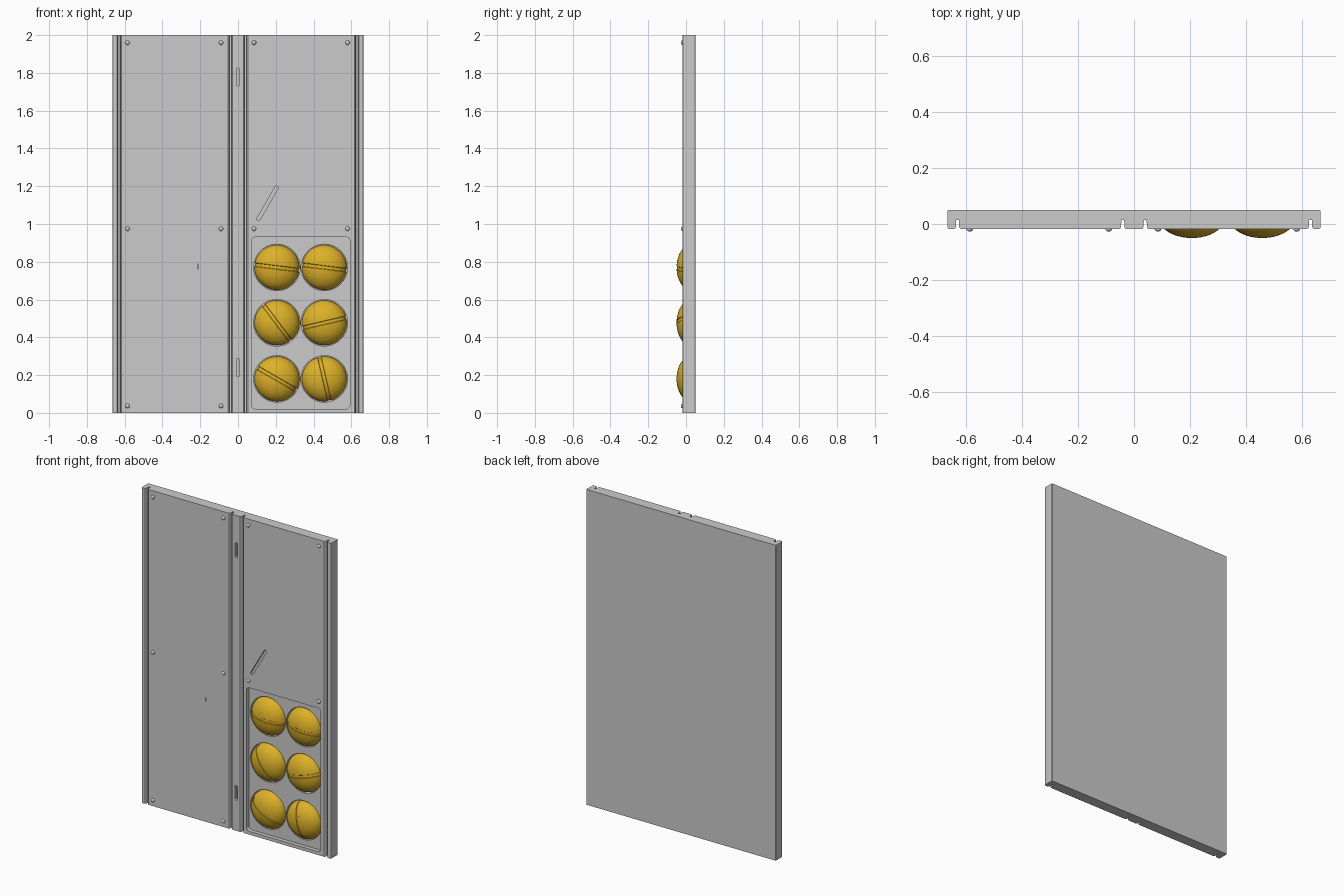
import bpy, bmesh
from math import sin, cos, pi, radians
from mathutils import Vector, Matrix

if "Cube" in bpy.data.objects:
    bpy.data.objects.remove(bpy.data.objects["Cube"])

FRONT, BACK, GROOVE = -0.018, 0.05, 0.014


def finish(name, bm, color=None, angle=35):
    bmesh.ops.recalc_face_normals(bm, faces=bm.faces)
    me = bpy.data.meshes.new(name)
    bm.to_mesh(me)
    bm.free()
    ob = bpy.data.objects.new(name, me)
    bpy.context.collection.objects.link(ob)
    if color:
        me.materials.append(color)
    bpy.ops.object.select_all(action='DESELECT')
    ob.select_set(True)
    bpy.context.view_layer.objects.active = ob
    bpy.ops.object.shade_smooth_by_angle(angle=radians(angle))
    return ob


def prism(bm, pts, move):
    face = bm.faces.new([bm.verts.new(p) for p in pts])
    ext = bmesh.ops.extrude_face_region(bm, geom=[face])['geom']
    bmesh.ops.translate(bm, vec=move, verts=[v for v in ext if isinstance(v, bmesh.types.BMVert)])


def rounded(cx, cz, w, h, r, angle=0, seg=6):
    """Rounded rectangle outline in the front plane."""
    pts = []
    for i, (sx, sz) in enumerate(((1, 1), (-1, 1), (-1, -1), (1, -1))):
        for k in range(seg + 1):
            t = (i + k / seg) * pi / 2
            p = Vector((sx * (w / 2 - r) + r * cos(t), 0, sz * (h / 2 - r) + r * sin(t)))
            pts.append(Matrix.Rotation(-angle, 3, 'Y') @ p + Vector((cx, 0, cz)))
    return pts


def cut(target, pts, depth_y):
    """Cut an outline into the panel front, down to depth_y."""
    bm = bmesh.new()
    prism(bm, [(p.x, -0.1, p.z) for p in pts], (0, depth_y + 0.1, 0))
    cutter = finish("cutter", bm)
    cutter.hide_render = True
    mod = target.modifiers.new("cut", 'BOOLEAN')
    mod.operation, mod.solver, mod.object = 'DIFFERENCE', 'EXACT', cutter
    bpy.context.view_layer.objects.active = target
    bpy.ops.object.modifier_apply(modifier=mod.name)
    bpy.data.objects.remove(cutter, do_unlink=True)


# Grooved panel, cross-section mirrored and extruded upward
half = []
for x in (0.04, 0.629):
    half += [(x - 0.012, FRONT), (x - 0.008, FRONT + 0.003), (x - 0.006, FRONT + 0.008), (x - 0.005, GROOVE),
             (x + 0.005, GROOVE), (x + 0.006, FRONT + 0.008), (x + 0.008, FRONT + 0.003), (x + 0.012, FRONT)]
half += [(0.659, FRONT), (0.663, FRONT + 0.002), (0.665, FRONT + 0.006), (0.665, BACK - 0.003), (0.662, BACK)]
bm = bmesh.new()
prism(bm, [(x, y, 0) for x, y in half] + [(-x, y, 0) for x, y in reversed(half)], (0, 0, 2))
panel = finish("panel", bm)

# Ball layout: x, z, seam angle
balls = [(0.206, 0.77, -7), (0.457, 0.77, -7), (0.206, 0.477, -53),
         (0.457, 0.477, 13), (0.206, 0.18, -30), (0.457, 0.18, -77)]

# Ball tray, ball sockets and slots
cut(panel, rounded(0.332, 0.476, 0.522, 0.91, 0.022), 0.007)
for x, z, a in balls:
    cut(panel, rounded(x, z, 0.246, 0.246, 0.123, seg=12), 0.03)
for z in (1.778, 0.24):
    cut(panel, rounded(0, z, 0.015, 0.094, 0.006), 0.0)
cut(panel, rounded(0.156, 1.109, 0.208, 0.018, 0.008, radians(60)), -0.004)
cut(panel, rounded(-0.213, 0.775, 0.005, 0.024, 0.002), -0.008)
bpy.ops.object.select_all(action='DESELECT')
panel.select_set(True)
bpy.ops.object.shade_smooth_by_angle(angle=radians(35))

# Flattened balls with a seam, swept around the seam axis
gold = bpy.data.materials.new("gold")
gold.diffuse_color = (0.72, 0.44, 0.02, 1)
gold.use_nodes = True
gold.node_tree.nodes["Principled BSDF"].inputs["Base Color"].default_value = gold.diffuse_color
R, H, N = 0.119, 0.074, 32
lats = [(5 + 85 * i / 12, 1) for i in range(13)]
profile = [(-l, r) for l, r in reversed(lats)] + [(-4, 0.965), (4, 0.965)] + lats
for i, (x, z, a) in enumerate(balls):
    a = radians(a)
    d, u = Vector((cos(a), 0, sin(a))), Vector((-sin(a), 0, cos(a)))
    bm = bmesh.new()
    rows = []
    for lat, r in profile:
        c, s = R * r * cos(radians(lat)), R * sin(radians(lat))
        row = []
        for k in range(N + 1):
            p = u * s + d * (c * cos(pi * k / N))
            row.append(bm.verts.new((p.x, -c * sin(pi * k / N) * H / R, p.z)))
        rows.append(row)
    for r0, r1 in zip(rows, rows[1:]):
        for k in range(N):
            bm.faces.new((r0[k], r0[k + 1], r1[k + 1], r1[k]))
    bmesh.ops.remove_doubles(bm, verts=bm.verts, dist=1e-5)
    bmesh.ops.holes_fill(bm, edges=[e for e in bm.edges if e.is_boundary], sides=0)
    finish(f"ball_{i + 1}", bm, gold).location = (x, 0.024, z)

# Rivets
spots = [(x, z) for x in (-0.585, -0.09) for z in (1.96, 0.975, 0.037)]
spots += [(x, z) for x in (0.085, 0.58) for z in (1.96, 0.975)]
for i, (x, z) in enumerate(spots):
    bm = bmesh.new()
    bmesh.ops.create_uvsphere(bm, u_segments=16, v_segments=10, radius=0.012)
    bmesh.ops.scale(bm, vec=(1, 0.75, 1), verts=bm.verts)
    finish(f"rivet_{i + 1}", bm).location = (x, FRONT, z)
